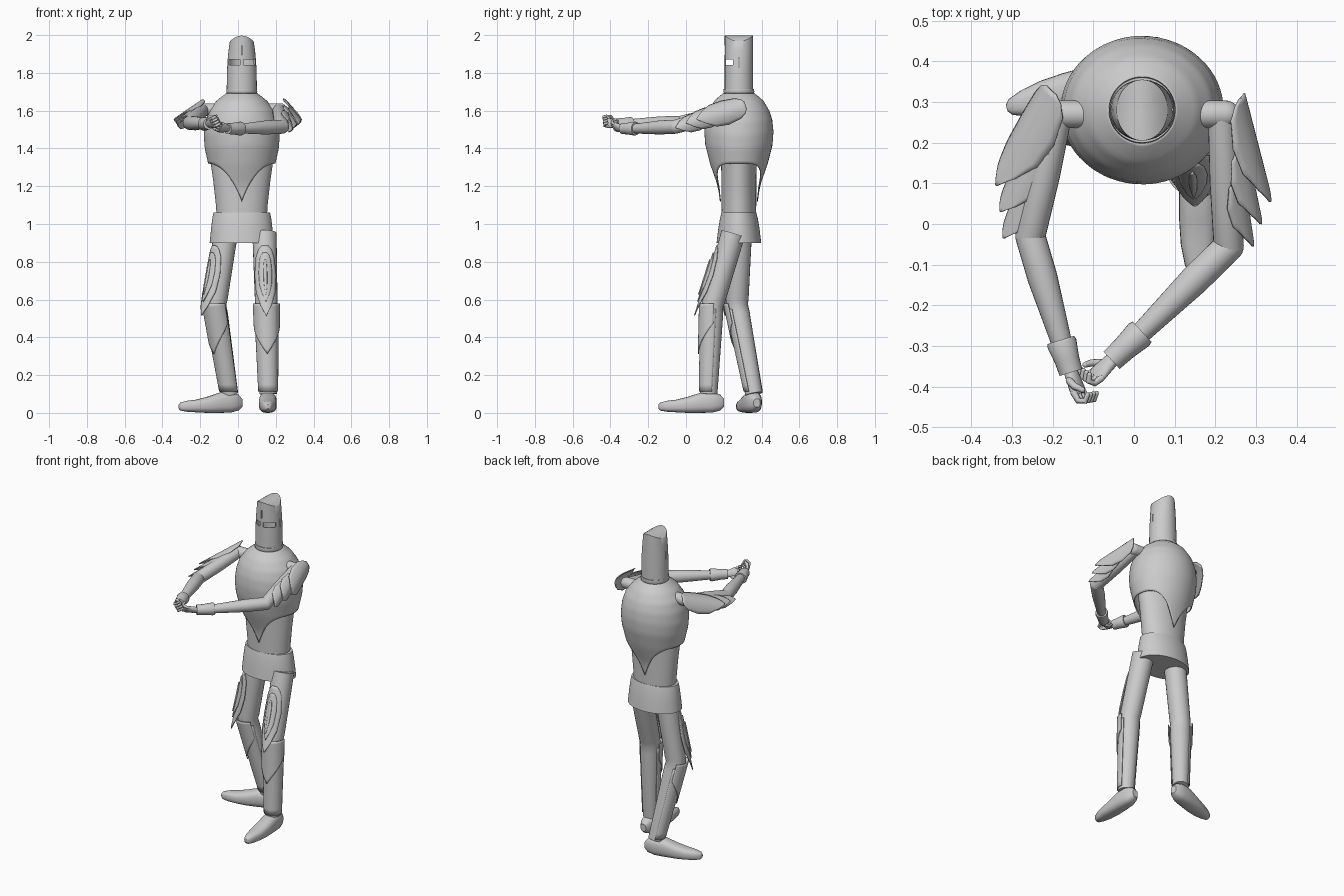
import bpy, bmesh
from math import sin, cos, pi, radians
from mathutils import Vector as V

if "Cube" in bpy.data.objects:
    bpy.data.objects.remove(bpy.data.objects["Cube"])

CX, CY = 0.02, 0.28          # body axis


def interp(tab, x):
    for (a, p), (b, q) in zip(tab, tab[1:]):
        if x <= b:
            return p + (q - p) * max(0, (x - a) / (b - a))
    return tab[-1][1]


def loft(name, rows, closed=True, caps=True, thick=0, angle=40):
    """Skin a list of equally long point rows."""
    bm = bmesh.new()
    vs = [[bm.verts.new(p) for p in r] for r in rows]
    n = len(rows[0])
    for r, s in zip(vs, vs[1:]):
        for i in range(n if closed else n - 1):
            j = (i + 1) % n
            bm.faces.new((r[i], r[j], s[j], s[i]))
    if closed and caps:
        bm.faces.new(vs[0])
        bm.faces.new(vs[-1])
    bmesh.ops.recalc_face_normals(bm, faces=bm.faces)
    me = bpy.data.meshes.new(name)
    bm.to_mesh(me)
    bm.free()
    ob = bpy.data.objects.new(name, me)
    bpy.context.collection.objects.link(ob)
    if thick:
        m = ob.modifiers.new("thickness", 'SOLIDIFY')
        m.thickness, m.offset = thick, 0
    bpy.ops.object.select_all(action='DESELECT')
    bpy.context.view_layer.objects.active = ob
    ob.select_set(True)
    bpy.ops.object.shade_smooth_by_angle(angle=radians(angle))
    return ob


def ellipse(z, rx, ry, n=48):
    return [V((CX + rx * sin(2 * pi * i / n), CY - ry * cos(2 * pi * i / n), z)) for i in range(n)]


def frame(d):
    d = d.normalized()
    u = d.cross(V((0, 0, 1)) if abs(d.z) < 0.9 else V((1, 0, 0))).normalized()
    return u, d.cross(u)


def tube(name, pts, radii, n=24, ball=False):
    pts, radii = [V(p) for p in pts], list(radii)
    dirs = [(pts[min(i + 1, len(pts) - 1)] - pts[max(i - 1, 0)]).normalized() for i in range(len(pts))]
    rings = list(zip(pts, radii, dirs))
    if ball:             # rounded ends
        a, b = rings[0], rings[-1]
        arc = [pi / 2 * k / 5 for k in range(1, 5)]
        rings = ([(a[0] - a[2] * a[1] * sin(t), a[1] * cos(t), a[2]) for t in reversed(arc)] + rings +
                 [(b[0] + b[2] * b[1] * sin(t), b[1] * cos(t), b[2]) for t in arc])
    rows = []
    for p, r, d in rings:
        u, w = frame(d)
        rows.append([p + (u * cos(2 * pi * i / n) + w * sin(2 * pi * i / n)) * r for i in range(n)])
    return loft(name, rows)


LEAF = [(0, .3), (.05, .6), (.15, .85), (.4, 1), (.65, .9), (.85, .5), (1, .03)]


def plate(name, a, b, normal, width, curve):
    """Curved pointed armour leaf from a to its tip b."""
    a, b = V(a), V(b)
    d = (b - a).normalized()
    s = d.cross(V(normal)).normalized()
    nn = s.cross(d)
    rows = []
    for k in range(21):
        w = interp(LEAF, k / 20)
        rows.append([a.lerp(b, k / 20) + s * width * w * v - nn * curve * (w * v) ** 2
                     for v in [i / 5 - 1 for i in range(11)]])
    return loft(name, rows, closed=False, thick=.006)


# chest shell with points at front and back
RX = [(1.1, .135), (1.32, .175), (1.4, .193), (1.47, .198), (1.54, .19), (1.6, .17), (1.65, .132), (1.675, .1), (1.69, .08)]
RY = [(1.1, .095), (1.2, .108), (1.32, .15), (1.42, .175), (1.49, .18), (1.55, .174), (1.6, .158), (1.65, .128), (1.675, .1), (1.69, .08)]
rows = []
for k in range(33):
    row = []
    for i in range(64):
        a = 2 * pi * i / 64
        zb = 1.32 - .2 * (1 - abs(sin(a))) ** 2
        z = 1.69 + (zb - 1.69) * (k / 32) ** 1.3
        row.append(V((CX + interp(RX, z) * sin(a), CY - interp(RY, z) * cos(a), z)))
    rows.append(row)
loft("chest", rows, caps=False, thick=.006)

# abdomen, skirt, neck
loft("abdomen", [ellipse(1.02, .132, .09), ellipse(1.1, .137, .092), ellipse(1.22, .15, .092), ellipse(1.36, .17, .095)])
loft("skirt", [ellipse(.9, .17, .118), ellipse(.97, .163, .11), ellipse(1.03, .156, .1), ellipse(1.06, .15, .092)])
loft("collar", [ellipse(z, r, r) for z, r in [(1.66, .09), (1.685, .085), (1.69, .078), (1.7, .082), (1.715, .08), (1.715, .07)]])

# helmet: elliptic tube with an arched roof and cut slits
rows = [ellipse(z, rx, .075) for z, rx in [(1.7, .08), (1.78, .079), (1.86, .076), (1.92, .07)]]
for s in [1, .99, .7, .4, .1, .01]:
    rows.append([V((p.x, p.y, 1.997 - .03 * ((p.x - CX) / .063) ** 2)) for p in ellipse(0, .063 * s, .075 * s)])
helmet = loft("helmet", rows)
sol = helmet.modifiers.new("thickness", 'SOLIDIFY')
sol.thickness, sol.offset = .006, -1
bm = bmesh.new()
for c, size in [((-.05, .19, 1.857), (.12, .12, .028)), ((.09, .19, 1.857), (.12, .12, .028)),
                ((CX, .2, 1.92), (.005, .06, .05)),
                ((-.06, .281, 1.857), (.06, .005, .05)), ((.1, .281, 1.857), (.06, .005, .05))]:
    vs = bmesh.ops.create_cube(bm, size=1)['verts']
    for v in vs:
        v.co = V((v.co.x * size[0] + c[0], v.co.y * size[1] + c[1], v.co.z * size[2] + c[2]))
me = bpy.data.meshes.new("slit_cutter")
bm.to_mesh(me)
bm.free()
cutter = bpy.data.objects.new("slit_cutter", me)
cutter.hide_render = True
bpy.context.collection.objects.link(cutter)
bo = helmet.modifiers.new("slits", 'BOOLEAN')
bo.object, bo.operation, bo.solver = cutter, 'DIFFERENCE', 'EXACT'
bpy.context.view_layer.objects.active = helmet
for m in [m.name for m in helmet.modifiers]:
    bpy.ops.object.modifier_apply(modifier=m)
bpy.data.objects.remove(cutter)


def guard(name, a, b, f, r0, r1, half, t0, tip, side):
    """Partial shell round the shin with a V-shaped lower edge."""
    s = V((-f.y, f.x, 0))
    rows = []
    for k in range(13):
        row = []
        for i in range(25):
            q = i / 12 - 1
            t = t0 + (tip + (side - tip) * abs(q) - t0) * k / 12
            g = q * half
            row.append(a.lerp(b, t) + (f * cos(g) + s * sin(g)) * (r0 + (r1 - r0) * t))
        rows.append(row)
    loft(name, rows, closed=False, thick=.005)


# legs, armour and feet
FOOT = [(0, .018, .075, .03), (.02, .032, .098, .012), (.06, .044, .11, .002), (.12, .047, .108, 0), (.19, .047, .085, 0),
        (.25, .043, .07, .003), (.3, .033, .064, .006), (.335, .02, .055, .012), (.345, .008, .045, .022)]
LEGS = [("left", (.14, .25, .95), (.15, .14, .57), (.16, .12, .1), (0, -1, 0), (.158, .2, 0), (0, -1, 0)),
        ("right", (-.065, .285, .95), (-.12, .27, .57), (-.045, .36, .1), (-.75, -.66, 0), (.02, .375, 0), (-.96, -.26, 0))]
for side, hip, knee, ankle, f, heel, toe in LEGS:
    hip, knee, ankle, f, heel, toe = [V(p) for p in (hip, knee, ankle, f, heel, toe)]
    f.normalize()
    toe.normalize()
    tube(side + "_leg", [hip, hip.lerp(knee, .9), knee, knee.lerp(ankle, .1), ankle], [.064, .06, .058, .059, .046])
    guard(side + "_shin_guard", knee, ankle, f, .063, .05, 1.9, .04, .97, .97)
    guard(side + "_knee_guard", knee, ankle, f, .069, .06, 1.7, -.02, .55, .2)
    a, b = hip.lerp(knee, .17) + f * .068, knee + f * .095 - V((0, 0, .055))
    n = f + V((0, 0, .3))
    plate(side + "_thigh_plate", a, b, n, .056, .028)
    plate(side + "_thigh_plate_inlay", a.lerp(b, .1) + f * .007, a.lerp(b, .8) + f * .007, n, .034, .014)
    plate(side + "_thigh_plate_ridge", a.lerp(b, .2) + f * .014, a.lerp(b, .7) + f * .014, n, .008, .006)
    s = V((-toe.y, toe.x, 0))
    rows = []
    for t, w, zt, zb in FOOT:
        row = []
        for i in range(24):
            c, d = cos(2 * pi * i / 24), sin(2 * pi * i / 24)
            c, d = [abs(q) ** .75 * (1 if q > 0 else -1) for q in (c, d)]
            row.append(heel + toe * t + s * w * c + V((0, 0, (zt + zb) / 2 + (zt - zb) / 2 * d)))
        rows.append(row)
    loft(side + "_foot", rows)


def hand(side, wrist, d, n):
    wrist, d, n = V(wrist), V(d).normalized(), V(n)
    s = d.cross(n).normalized()
    n = s.cross(d)
    rows = [[wrist + d * t + s * w * cos(pi * i / 8) + n * h * sin(pi * i / 8) for i in range(16)]
            for t, w, h in [(-.01, .018, .016), (.015, .023, .016), (.045, .03, .014), (.058, .027, .01)]]
    loft(side + "_palm", rows)
    for k in range(4):
        o = wrist + d * .052 + s * (.022 - .0147 * k)
        tube(f"{side}_finger_{k + 1}", [o, o + d * .022 + n * .004, o + d * .03 + n * .022, o + d * .018 + n * .034],
             [.0085, .008, .0075, .006], 10, True)
    o = wrist + d * .02 + s * .022
    tube(side + "_thumb", [o, o + d * .018 + s * .01 + n * .014, o + d * .034 + s * .004 + n * .028], [.009, .009, .007], 10, True)


# arms: shoulder joint, upper arm, forearm, cuff, hand
ARMS = [("left", (.215, .27, 1.605), (.233, -.055, 1.515), (.02, -.265, 1.505), (-.055, -.335, 1.505), (-.7, -.7, .15), (-.5, .6, .6)),
        ("right", (-.185, .27, 1.605), (-.255, -.03, 1.535), (-.18, -.285, 1.53), (-.155, -.365, 1.53), (.35, -.93, .1), (.8, .3, .5))]
for side, sh, el, wr, cu, d, n in ARMS:
    sh, el, wr, cu = [V(p) for p in (sh, el, wr, cu)]
    out = 1 if sh.x > 0 else -1
    tube(side + "_shoulder", [sh - V((out * .06, 0, 0)), sh + V((out * .01, 0, 0))], [.034, .034], ball=True)
    tube(side + "_upper_arm", [sh, sh.lerp(el, .5), el], [.033, .038, .037], ball=True)
    tube(side + "_forearm", [el, el.lerp(wr, .4), wr], [.037, .037, .026], ball=True)
    tube(side + "_cuff", [wr, wr.lerp(cu, .1), wr.lerp(cu, .6), cu], [.034, .037, .031, .029])
    hand(side, cu, d, n)

# overlapping shoulder plates
PLATES = {"left": ((1, .15, .35), [((.268, .315, 1.63), (.335, .055, 1.555)), ((.27, .2, 1.6), (.312, 0, 1.535)),
                                   ((.265, .13, 1.58), (.292, -.055, 1.51))]),
          "right": ((-.7, .1, .75), [((-.205, .33, 1.645), (-.338, .095, 1.555)), ((-.235, .21, 1.61), (-.328, .03, 1.545)),
                                     ((-.245, .14, 1.59), (-.32, -.035, 1.53))])}
for side, (n, tips) in PLATES.items():
    for k, (a, b) in enumerate(tips):
        plate(f"{side}_shoulder_plate_{k + 1}", a, b, n, (.068, .056, .05)[k], .035)
